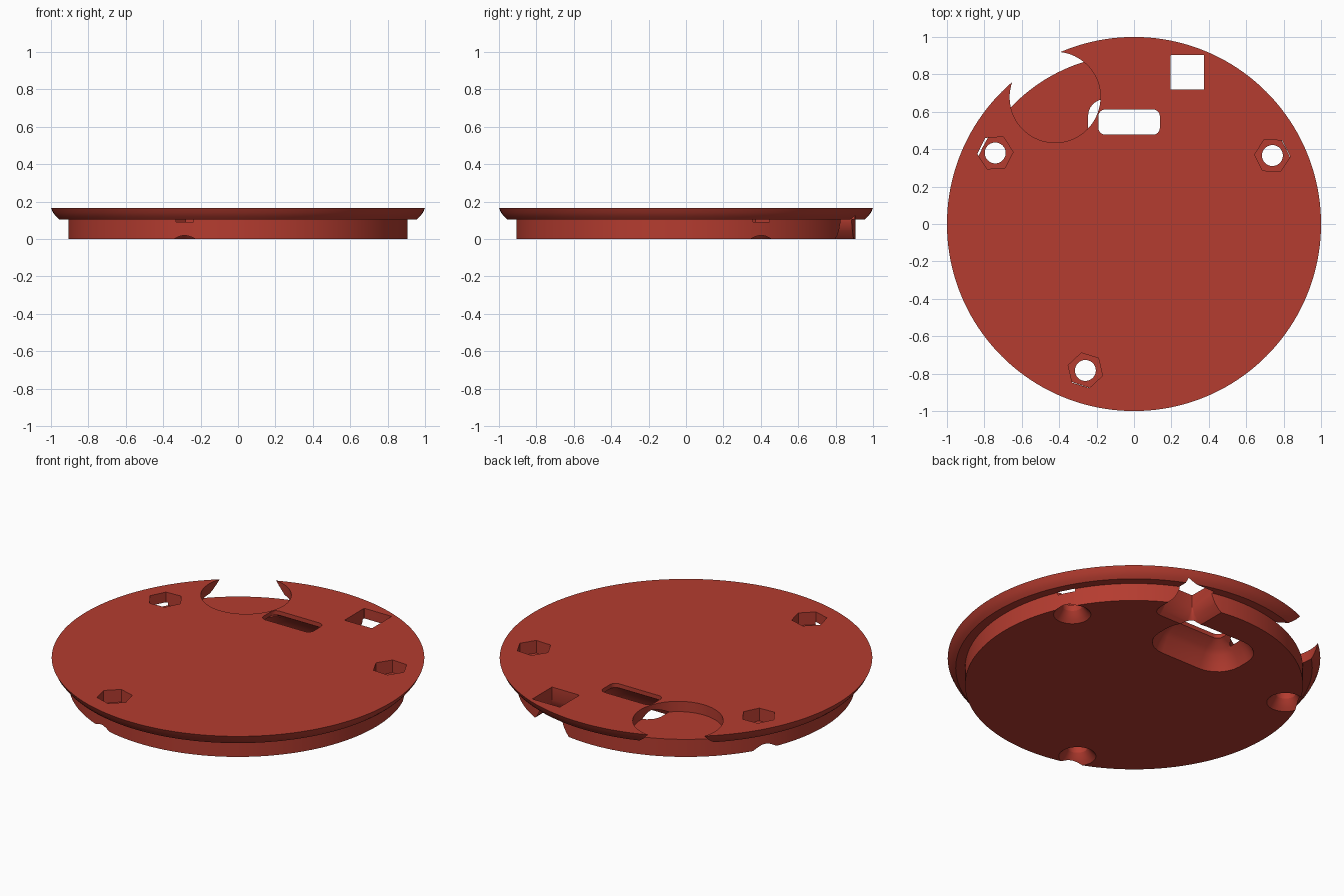
import bpy, bmesh, math

if "Cube" in bpy.data.objects:
    bpy.data.objects.remove(bpy.data.objects["Cube"])

red = bpy.data.materials.new("brick red")
red.diffuse_color = (0.46, 0.045, 0.029, 1)
red.use_nodes = True
red.node_tree.nodes["Principled BSDF"].inputs["Base Color"].default_value = red.diffuse_color


def loft(name, rings):
    """Closed solid through matching point loops, given as (z, [(x, y), ...])."""
    bm = bmesh.new()
    loops = [[bm.verts.new((x, y, z)) for x, y in pts] for z, pts in rings]
    n = len(loops[0])
    for a, b in zip(loops, loops[1:]):
        for i in range(n):
            j = (i + 1) % n
            bm.faces.new((a[i], a[j], b[j], b[i]))
    bm.faces.new(loops[0][::-1])
    bm.faces.new(loops[-1])
    bmesh.ops.recalc_face_normals(bm, faces=bm.faces[:])
    mesh = bpy.data.meshes.new(name)
    bm.to_mesh(mesh)
    bm.free()
    mesh.materials.append(red)
    ob = bpy.data.objects.new(name, mesh)
    bpy.context.collection.objects.link(ob)
    return ob


def circle(r, cx=0, cy=0, n=48, turn=0):
    return [(cx + r * math.cos(math.radians(turn) + 2 * math.pi * i / n),
             cy + r * math.sin(math.radians(turn) + 2 * math.pi * i / n)) for i in range(n)]


def rounded_rect(x0, x1, y0, y1, r, grow=0, steps=6):
    """Rectangle with round corners, offset outwards by grow."""
    pts = []
    corners = [(x1 - r, y1 - r), (x0 + r, y1 - r), (x0 + r, y0 + r), (x1 - r, y0 + r)]
    for k, (cx, cy) in enumerate(corners):
        for s in range(steps + 1):
            a = math.pi / 2 * (k + s / steps)
            pts.append((cx + (r + grow) * math.cos(a), cy + (r + grow) * math.sin(a)))
    return pts


# Disc: lower plug with a wider curved flange on top
disc_profile = [(0, 0.907), (0.105, 0.907), (0.105, 0.957), (0.12, 0.973),
                (0.14, 0.988), (0.165, 1.0)]
disc = loft("base_disc", [(z, circle(r, n=160)) for z, r in disc_profile])

cutters = []

# Round pocket breaking through the flange edge
cutters.append(loft("round_pocket_cutter",
                    [(z, circle(0.243, -0.422, 0.678, 72)) for z in (0.104, 0.3)]))

# Long slot, flaring out towards the underside
slot_profile = [(-0.02, 0.125), (0, 0.118), (0.04, 0.10), (0.08, 0.075), (0.105, 0.055),
                (0.14, 0), (0.3, 0)]
cutters.append(loft("slot_cutter", [(z, rounded_rect(-0.19, 0.138, 0.478, 0.612, 0.035, g))
                                    for z, g in slot_profile]))

# Square opening, flared near the bottom so it notches the plug wall
square_profile = [(-0.02, 0.075), (0, 0.055), (0.02, 0.035), (0.05, 0.015), (0.09, 0.0),
                  (0.3, 0)]
cutters.append(loft("square_opening_cutter",
                    [(z, rounded_rect(0.195, 0.375, 0.718, 0.903, 0.004, g, 4))
                     for z, g in square_profile]))

# Screw holes: hexagonal nut recess above, drilled hole with a flared mouth below
hole_profile = [(-0.02, 0.12), (0, 0.10), (0.016, 0.084), (0.035, 0.068), (0.055, 0.056),
                (0.12, 0.056)]
for x, y, turn in ((-0.742, 0.38, 3), (0.74, 0.366, -3), (-0.26, -0.783, 43)):
    cutters.append(loft("drill_cutter", [(z, circle(r, x, y, 40)) for z, r in hole_profile]))
    cutters.append(loft("nut_recess_cutter",
                        [(z, circle(0.096, x, y, 6, turn)) for z in (0.09, 0.3)]))

# Apply all cuts to the disc
bpy.context.view_layer.objects.active = disc
disc.select_set(True)
for cutter in cutters:
    mod = disc.modifiers.new(cutter.name, "BOOLEAN")
    mod.operation = "DIFFERENCE"
    mod.solver = "EXACT"
    mod.object = cutter
    bpy.ops.object.modifier_apply(modifier=mod.name)
    bpy.data.objects.remove(cutter)

bpy.ops.object.shade_smooth_by_angle(angle=math.radians(28))
